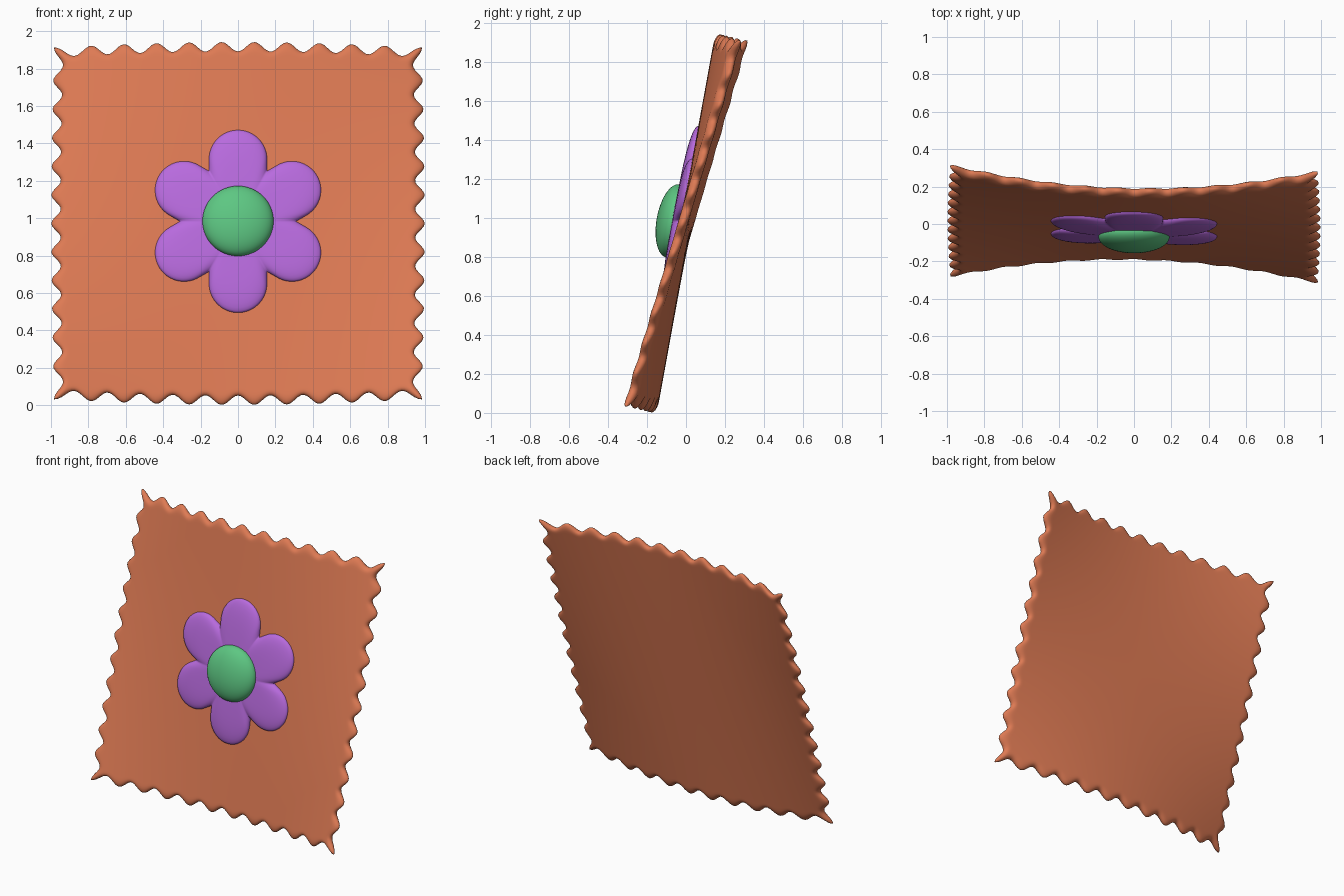
import bpy, bmesh, math

if "Cube" in bpy.data.objects:
    bpy.data.objects.remove(bpy.data.objects["Cube"])

HALF = 0.026      # half thickness of the sheet
ZC = 0.972        # sheet centre height
R = 0.045         # rounded rim width


def material(name, rgb):
    m = bpy.data.materials.new(name)
    m.diffuse_color = (*rgb, 1)
    m.use_nodes = True
    m.node_tree.nodes["Principled BSDF"].inputs["Base Color"].default_value = m.diffuse_color
    return m


def finish(name, bm, mat):
    bmesh.ops.remove_doubles(bm, verts=bm.verts, dist=1e-5)
    bmesh.ops.recalc_face_normals(bm, faces=bm.faces)
    me = bpy.data.meshes.new(name)
    bm.to_mesh(me)
    bm.free()
    me.materials.append(mat)
    for p in me.polygons:
        p.use_smooth = True
    ob = bpy.data.objects.new(name, me)
    bpy.context.collection.objects.link(ob)
    return ob


def sheet_y(x, z):
    # leaning sheet whose side edges lean more than its middle
    u, v = x / 0.96, (z - ZC) / 0.94
    return v * (0.17 + 0.115 * u * u) - 0.017 * u


def sheet_point(u, v, side):
    # wavy outline that fades quickly towards the inside
    wx = 0.025 * math.cos(12 * math.pi * (v + 1)) * abs(u) ** 14
    wz = 0.025 * math.cos(11 * math.pi * (u + 1)) * abs(v) ** 14
    x = u * (0.973 - 0.015 * v * v + wx)
    z = ZC + v * (0.945 - 0.03 * u * u + wz)
    d = min(1, (1 - abs(u)) / R, (1 - abs(v)) / R)
    h = HALF * math.sqrt(max(0, 1 - (1 - d) ** 2))
    return (x, sheet_y(x, z) + side * h, z)


orange = material("orange", (0.73, 0.195, 0.088))
purple = material("purple", (0.48, 0.145, 0.73))
green = material("green", (0.11, 0.57, 0.225))

# Square cushion sheet with scalloped edges
N = 120
rim = [1 - R * (1 - math.cos(math.pi / 2 * k / 5)) for k in range(5)]
inner = [-(1 - R) + 2 * (1 - R) * i / N for i in range(N + 1)]
params = [-p for p in rim] + inner + rim[::-1]
bm = bmesh.new()
for side in (-1, 1):
    grid = [[bm.verts.new(sheet_point(u, v, side)) for u in params] for v in params]
    for a, b in zip(grid, grid[1:]):
        for i in range(len(a) - 1):
            bm.faces.new((a[i], a[i + 1], b[i + 1], b[i]))
finish("sheet", bm, orange)


# Six-petal flower: outline is a union of six round-ended bars
def petal_radius(t):
    f = abs((t + math.pi / 6) % (math.pi / 3) - math.pi / 6)
    c, r = 0.333, 0.155
    if math.tan(f) < r / c:
        return c * math.cos(f) + math.sqrt(r * r - (c * math.sin(f)) ** 2)
    return r / math.sin(f)


bm = bmesh.new()
SEG, CZ = 240, 0.983
levels = [math.sin(math.pi / 2 * k / 14) for k in range(1, 15)]
rings = []
for s in levels + [1.0]:
    last = len(rings) == len(levels)
    ring = []
    for i in range(SEG):
        t = 2 * math.pi * i / SEG
        rad = s * petal_radius(t + math.pi / 2)
        x, z = rad * math.cos(t), CZ + rad * math.sin(t)
        h = -0.015 if last else 0.003 + 0.042 * math.sqrt(max(0, 1 - s ** 4))
        ring.append(bm.verts.new((x, sheet_y(x, z) - HALF - h, z)))
    rings.append(ring)
mid = bm.verts.new((0, sheet_y(0, CZ) - HALF - 0.045, CZ))
for i in range(SEG):
    j = (i + 1) % SEG
    bm.faces.new((mid, rings[0][i], rings[0][j]))
    for a, b in zip(rings, rings[1:]):
        bm.faces.new((a[i], b[i], b[j], a[j]))
bm.faces.new(rings[-1])
finish("flower_petals", bm, purple)

# Domed flower centre
bm = bmesh.new()
bmesh.ops.create_uvsphere(bm, u_segments=64, v_segments=32, radius=1)
centre = finish("flower_centre", bm, green)
centre.scale = (0.19, 0.083, 0.19)
centre.rotation_euler = (-math.radians(10.2), 0, 0)
centre.location = (0, -0.068, 0.985)
